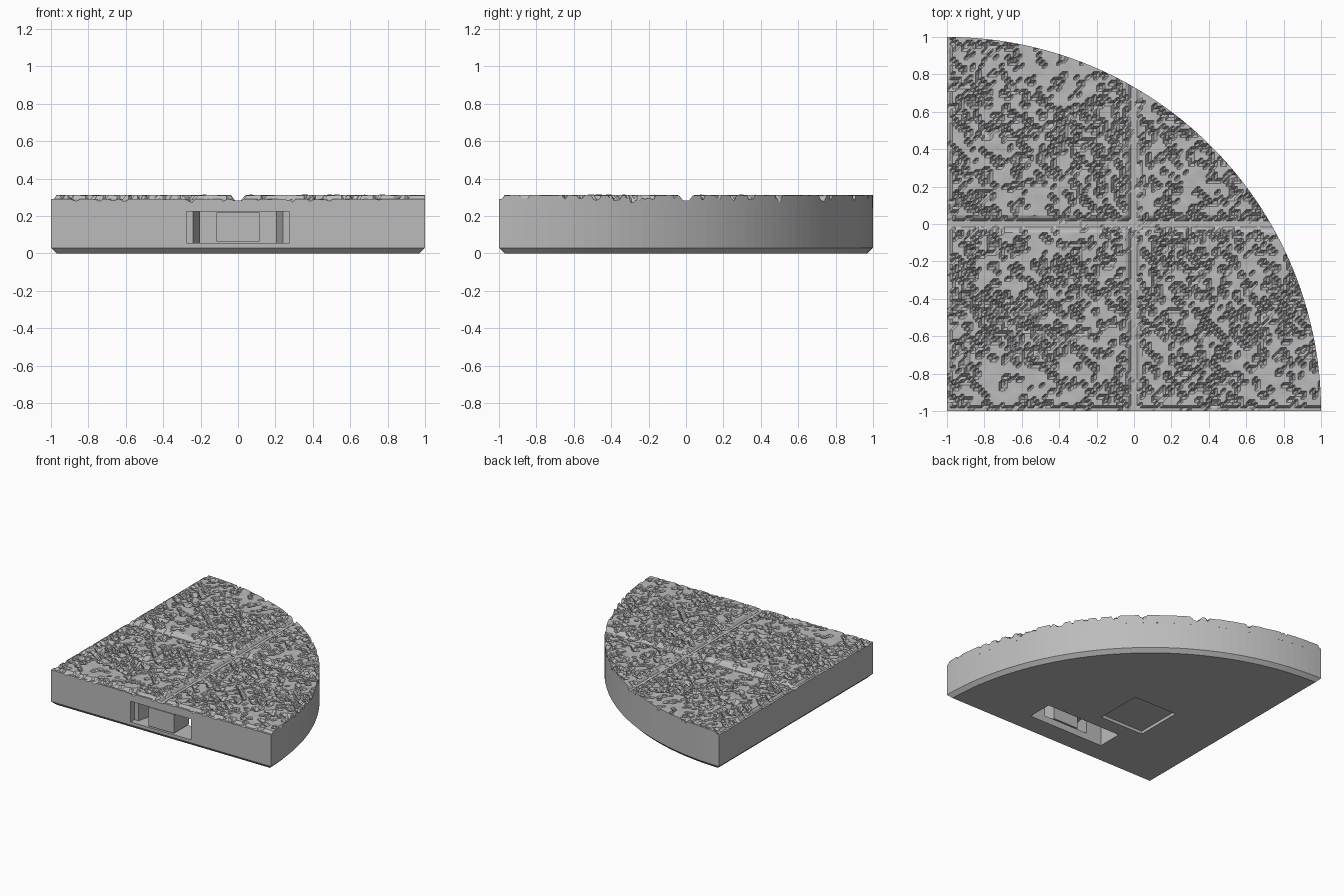
import bpy, bmesh, math
from mathutils import Matrix, Vector, noise

if "Cube" in bpy.data.objects:
    bpy.data.objects.remove(bpy.data.objects["Cube"])

R = 2.0            # arc radius about the square corner
SEAM = 0.245       # height where the plain base meets the carved top
PORT_LOW, PORT_HIGH = 0.055, 0.225

stone = bpy.data.materials.new("stone_grey")
stone.use_nodes = True
stone.diffuse_color = (0.5, 0.5, 0.5, 1)
stone.node_tree.nodes["Principled BSDF"].inputs["Base Color"].default_value = (0.5, 0.5, 0.5, 1)


def to_object(name, bm):
    bmesh.ops.recalc_face_normals(bm, faces=bm.faces)
    mesh = bpy.data.meshes.new(name)
    bm.to_mesh(mesh)
    bm.free()
    mesh.materials.append(stone)
    obj = bpy.data.objects.new(name, mesh)
    bpy.context.collection.objects.link(obj)
    return obj


def prism(name, outline, low, high, matrix=Matrix(), chamfer=0):
    """Extrude a plan outline, optionally chamfering its lower edge."""
    bm = bmesh.new()
    face = bm.faces.new([bm.verts.new((x, y, low)) for x, y in outline])
    top = bmesh.ops.extrude_face_region(bm, geom=[face])["geom"]
    for v in top:
        if isinstance(v, bmesh.types.BMVert):
            v.co.z = high
    bmesh.ops.recalc_face_normals(bm, faces=bm.faces)
    if chamfer:
        edges = [e for e in bm.edges if all(v.co.z < low + 1e-5 for v in e.verts)]
        bmesh.ops.bevel(bm, geom=edges, offset=chamfer, segments=1, affect='EDGES')
    bm.transform(matrix)
    return to_object(name, bm)


def rect(x0, x1, y0, y1):
    return [(x0, y0), (x1, y0), (x1, y1), (x0, y1)]


def cut(target, cutter):
    mod = target.modifiers.new("cut", 'BOOLEAN')
    mod.operation, mod.solver, mod.object = 'DIFFERENCE', 'EXACT', cutter
    bpy.context.view_layer.objects.active = target
    bpy.ops.object.modifier_apply(modifier=mod.name)
    bpy.data.objects.remove(cutter)


# Quarter-round base with a chamfered foot
arc = [(-1 + R * math.cos(i * math.pi / 96), -1 + R * math.sin(i * math.pi / 96)) for i in range(49)]
base = prism("base", [(-1, -1)] + arc, 0, SEAM, chamfer=0.03)

# Connector ports: stepped neck, wide slot open below, and a centre block
neck = [(0.275, -0.08), (0.275, 0.05), (0.24, 0.05), (0.2, 0.21)]
neck += [(-x, y) for x, y in reversed(neck)]
mid = -1 + (R - 0.025) * math.sqrt(0.5)
ports = {"front": (0, -1, 0), "side": (-1, 0, -90), "curved": (mid, mid, 135)}
for name, (x, y, turn) in ports.items():
    place = Matrix.Translation((x, y, 0)) @ Matrix.Rotation(math.radians(turn), 4, 'Z')
    cut(base, prism("neck_cutter", neck, PORT_LOW, PORT_HIGH, place))
    cut(base, prism("slot_cutter", rect(-0.345, 0.345, 0.2, 0.41), -0.1, PORT_HIGH, place))
    prism(name + "_port_block", rect(-0.115, 0.115, 0.002, 0.2), PORT_LOW + 0.01, PORT_HIGH - 0.005, place)

# Shallow square recess underneath
cut(base, prism("recess_cutter", rect(-0.47, -0.075, -0.47, -0.075), -0.1, 0.025))


def stone_height(x, y):
    """Rough slab surface with pits stretched along the diagonal, and joints."""
    along, across = (x - y) * 9, (x + y) * 26
    pit = noise.noise(Vector((along, across, 3)))
    pit += 0.5 * noise.noise(Vector((x * 42, y * 42, 8)))
    patch = 0.3 * noise.noise(Vector((x * 3, y * 3, 5)))
    swell = 0.004 * noise.noise(Vector((along, across / 2, 12)))
    z = 0.311 + swell
    depth = pit + patch - 0.16
    if depth > 0:
        z -= 0.016 + min(depth * 0.045, 0.022)
    # Crossing joints between the four slabs
    joint = min(abs(x), abs(y))
    if joint < 0.034:
        z = min(z, 0.282 + max(0, joint - 0.016) * 1.4)
    # Lower rim along the two straight sides
    if min(x, y) < -0.978:
        z = min(z, 0.29)
    return min(z, 0.315)


# Carved top: a height grid trimmed to the arc, with a skirt down to the base
N = 130
bm = bmesh.new()
bmesh.ops.create_grid(bm, x_segments=N, y_segments=N, size=1)
corner = Vector((-1, -1, 0))
outside = {v for v in bm.verts if (v.co - corner).length > R}
bmesh.ops.delete(bm, geom=[f for f in bm.faces if all(v in outside for v in f.verts)], context='FACES')
for v in bm.verts:
    offset = v.co - corner
    if offset.length > R:
        v.co = corner + offset * (R / offset.length)
bmesh.ops.triangulate(bm, faces=bm.faces, quad_method='FIXED')
for v in bm.verts:
    v.co.z = stone_height(v.co.x, v.co.y)
rim = [e for e in bm.edges if e.is_boundary]
skirt = bmesh.ops.extrude_edge_only(bm, edges=rim)["geom"]
for v in skirt:
    if isinstance(v, bmesh.types.BMVert):
        v.co.z = SEAM
to_object("carved_top", bm)
